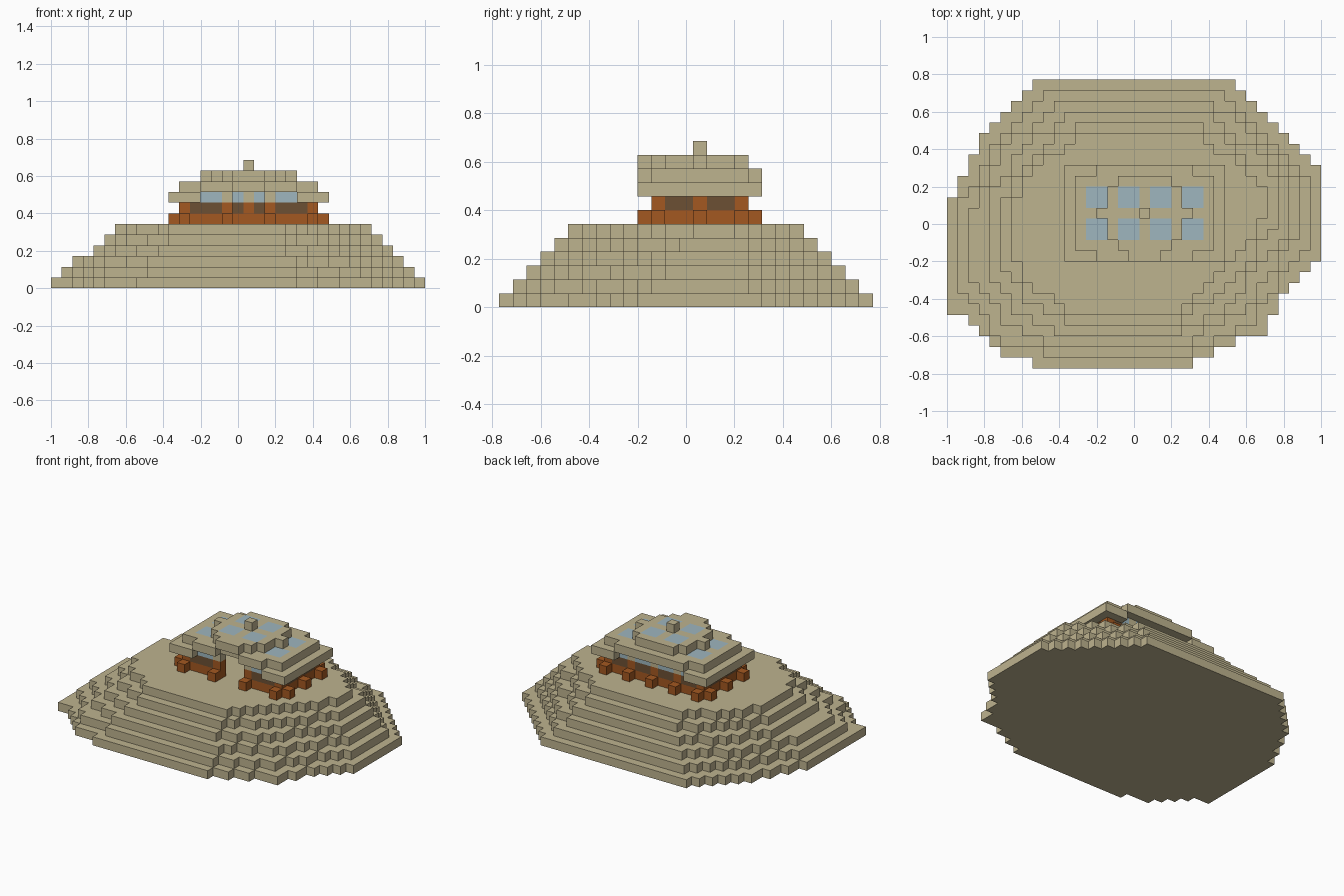
import bpy
import bmesh
from mathutils import Vector
from mathutils.geometry import intersect_point_tri_2d

cube = bpy.data.objects.get("Cube")
if cube:
    bpy.data.objects.remove(cube, do_unlink=True)

# Grid of blocks: columns, rows, and the size of one block
COLS, ROWS = 35, 27
UNIT = 2 / COLS


def material(name, colour):
    mat = bpy.data.materials.new(name)
    mat.use_nodes = True
    mat.diffuse_color = (*colour, 1)
    mat.node_tree.nodes["Principled BSDF"].inputs["Base Color"].default_value = (*colour, 1)
    return mat


SAND = material("sand", (0.515, 0.451, 0.275))
WOOD = material("rust_wood", (0.367, 0.098, 0.015))
DARK = material("dark_panel", (0.150, 0.080, 0.034))
GLASS = material("pale_blue_glass", (0.342, 0.468, 0.521))

# The six directions with the corner offsets of each block face
FACES = []
for axis in range(3):
    for sign in (-1, 1):
        n = Vector((0, 0, 0))
        n[axis] = sign
        u, v = Vector((0, 0, 0)), Vector((0, 0, 0))
        u[(axis + 1) % 3] = v[(axis + 2) % 3] = 0.5
        if sign < 0:
            u, v = v, u
        FACES.append((n, [n / 2 - u - v, n / 2 + u - v, n / 2 + u + v, n / 2 - u + v]))


def box(x0, x1, y0, y1, z):
    """Set of blocks filling a rectangle in one layer."""
    return {(x, y, z) for x in range(x0, x1) for y in range(y0, y1)}


def build(name, cells, mat):
    """Skin a set of blocks, leaving out faces between neighbours."""
    bm = bmesh.new()
    for cell in sorted(cells):
        centre = Vector(cell) + Vector((0.5 - COLS / 2, 0.5 - ROWS / 2, 0.5))
        for n, corners in FACES:
            if tuple(int(c) for c in Vector(cell) + n) not in cells:
                bm.faces.new([bm.verts.new((centre + c) * UNIT) for c in corners])
    bmesh.ops.remove_doubles(bm, verts=bm.verts, dist=UNIT / 100)
    mesh = bpy.data.meshes.new(name)
    bm.to_mesh(mesh)
    bm.free()
    mesh.materials.append(mat)
    obj = bpy.data.objects.new(name, mesh)
    bpy.context.collection.objects.link(obj)


# Stepped mound: the outline shrinks evenly from the foot to the plateau
FOOT = [(10, 0), (22, 0), (29.5, 3.5), (33, 9), (35, 11), (35, 18), (31.5, 21.5),
        (26.2, 27), (9, 27), (3.7, 22), (0, 15), (0, 6), (4.8, 1.2)]
PLATEAU = [(12, 5), (21, 5), (25, 8), (27.5, 11), (30, 14.5), (30, 17), (27, 19.5),
           (23, 22), (13, 22), (8, 18.5), (6, 15), (6, 11), (8, 7.5)]
STEPS = 6
hub = Vector((17.2, 13.4))
mound = set()
for z in range(STEPS):
    outline = [Vector(a).lerp(Vector(b), z / (STEPS - 1)) for a, b in zip(FOOT, PLATEAU)]
    for x, y, _ in box(0, COLS, 0, ROWS, z):
        p = Vector((x + 0.5, y + 0.5))
        if any(intersect_point_tri_2d(p, hub, a, b)
               for a, b in zip(outline, outline[1:] + outline[:1])):
            mound.add((x, y, z))
build("stepped_mound", mound, SAND)

# House walls: posts on a regular rhythm, panels between, door in the front
X0, X1, Y0, Y1 = 12, 25, 11, 18
BASE, PANEL, WINDOW, ROOF, CAP = range(STEPS, STEPS + 5)
back_posts = list(range(X0, X1, 3))
side_posts = list(range(Y0, Y1, 3))
front_posts = list(range(X0, X1, 4))


def wall(z):
    ring = box(X0, X1, Y0, Y1, z) - box(X0 + 1, X1 - 1, Y0 + 1, Y1 - 1, z)
    return ring - box(17, 20, Y0, Y0 + 1, z)


def posts(z):
    return ({(x, Y1 - 1, z) for x in back_posts} | {(x, Y0, z) for x in front_posts}
            | {(x, y, z) for x in (X0, X1 - 1) for y in side_posts})


build("base_wall", wall(BASE), WOOD)
build("wall_posts", posts(PANEL), WOOD)
build("wall_panels", wall(PANEL) - posts(PANEL), DARK)
build("upper_posts", posts(WINDOW), SAND)
build("windows", wall(WINDOW) - posts(WINDOW), GLASS)

# Buttress blocks standing out at the foot of each post
feet = {(x, Y1, BASE) for x in back_posts} | {(x, Y0 - 1, BASE) for x in front_posts}
feet |= {(x, y, BASE) for x in (X0 - 1, X1) for y in side_posts}
build("buttresses", feet, WOOD)

# Eaves, left open in the middle of the front and back
eaves = box(X0 - 1, X1 + 1, Y0 - 1, Y1 + 1, WINDOW) - box(X0, X1, Y0, Y1, WINDOW)
for y in (Y0 - 1, Y1):
    eaves -= box(14, 23, y, y + 1, WINDOW)
build("eaves", eaves, SAND)

# Roof: lower deck with raised eaves, then a stepped cap with a door hood
deck = box(X0, X1, Y0, Y1, ROOF) | box(14, 23, Y0 - 1, Y1 + 1, ROOF)
deck -= box(17, 20, Y0 - 1, Y0, ROOF)
cap = (box(14, 23, 14, 15, CAP) | box(15, 22, 12, 17, CAP)
       | box(16, 21, Y0, Y1, CAP) | box(17, 20, Y0 - 1, Y0, CAP))

# Skylights fill the bays between the roof beams
lights = set()
for x, z in zip(back_posts, (ROOF, CAP, CAP, ROOF)):
    for y in side_posts[:-1]:
        lights |= box(x + 1, x + 3, y + 1, y + 3, z)
build("roof_deck", deck - lights, SAND)
build("roof_cap", cap - lights, SAND)
build("skylights", lights, GLASS)

# Finial block
build("finial", {(18, 14, CAP + 1)}, SAND)
